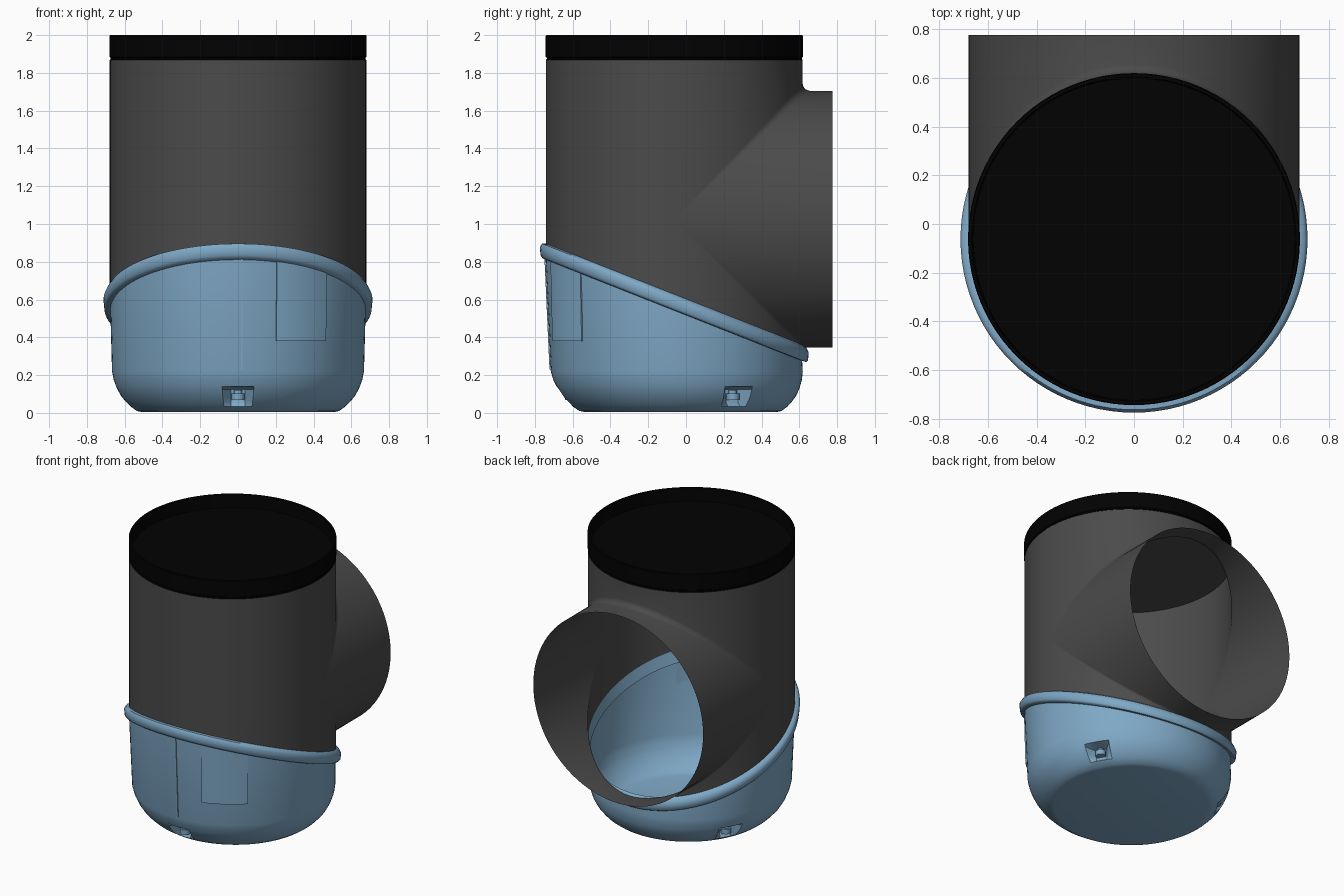
import bpy, bmesh, math
from mathutils import Matrix, Vector

if "Cube" in bpy.data.objects:
    bpy.data.objects.remove(bpy.data.objects["Cube"])

N = 96                     # columns around
R, YC, ZC = 0.68, -0.062, 1.025   # pipe radius, upright axis, branch height
ANG = [2 * math.pi * i / N for i in range(N)]


def material(name, rgb, rough=0.6):
    m = bpy.data.materials.new(name)
    m.use_nodes = True
    m.diffuse_color = (*rgb, 1)
    bsdf = m.node_tree.nodes["Principled BSDF"]
    bsdf.inputs["Base Color"].default_value = (*rgb, 1)
    bsdf.inputs["Roughness"].default_value = rough
    return m


GREY = material("dark grey plastic", (0.07, 0.07, 0.07))
BLACK = material("black rubber", (0.0006, 0.0006, 0.0006))
BLUE = material("translucent blue", (0.212, 0.393, 0.565))


def finish(name, bm, mat, angle=35):
    bmesh.ops.recalc_face_normals(bm, faces=bm.faces)
    mesh = bpy.data.meshes.new(name)
    bm.to_mesh(mesh)
    bm.free()
    mesh.materials.append(mat)
    mesh.shade_smooth()
    mesh.set_sharp_from_angle(angle=math.radians(angle))
    ob = bpy.data.objects.new(name, mesh)
    bpy.context.collection.objects.link(ob)
    return ob


def skin(bm, rows, around=True, loop=False):
    """Bridge rows of points with quads."""
    rows = [[bm.verts.new(p) for p in row] for row in rows]
    pairs = list(zip(rows, rows[1:] + rows[:1])) if loop else list(zip(rows, rows[1:]))
    for lo, hi in pairs:
        n = len(lo)
        for i in range(n if around else n - 1):
            j = (i + 1) % n
            bm.faces.new((lo[i], lo[j], hi[j], hi[i]))
    return rows


def polar(r, a, z, shift=0.0):
    return (r * math.cos(a), YC + shift + r * math.sin(a), z)


def ring(r, z):
    return [polar(r, a, z) for a in ANG]


def rim_z(y):
    """Slanted joint between the cup and the pipe."""
    return 0.865 - 0.394 * (y + 0.77)


def joint_ring(r, dz=0.0):
    return [polar(r, a, rim_z(YC + r * math.sin(a)) + dz) for a in ANG]


# Pipe body: upright tube with a closed top, meeting a branch of equal radius.
# A rolling-ball fillet, of one radius above and another below, joins the two.
FILLET = {1: 0.038, -1: 0.018}
HALF = ANG[:N // 2 + 1]


def fillet_point(a, side, t):
    """t = 0 touches the upright tube, t = 1 touches the branch."""
    f, c, s = FILLET[side], math.cos(a), math.sin(a)
    centre = Vector((c, s, s)) * (R + f)
    to_tube, to_branch = Vector((-c, -s, 0)), Vector((-c, 0, -s))
    p = centre + to_tube.lerp(to_branch, t).normalized() * f
    return (p.x, YC + p.y, ZC + side * p.z)


def tube_edge(side):
    return [fillet_point(a, side, 0) if i <= N // 2 else polar(R, a, ZC)
            for i, a in enumerate(ANG)]


bm = bmesh.new()
upright = skin(bm, [tube_edge(1), ring(R, 1.868)])
bm.faces.new(upright[-1])
skin(bm, [joint_ring(R), tube_edge(-1)])
for side in FILLET:
    blend = [[fillet_point(a, side, k / 4) for a in HALF] for k in range(5)]
    mouth = [(R * math.cos(a), 0.775, ZC + side * R * math.sin(a)) for a in HALF]
    skin(bm, blend + [mouth], around=False)
bmesh.ops.remove_doubles(bm, verts=bm.verts, dist=0.0003)
finish("pipe_body", bm, GREY, 50)

# Cap: band with a groove below and a sunken lid
bm = bmesh.new()
cap = [(0.68, 1.868), (0.675, 1.873), (0.675, 1.88), (0.681, 1.885),
       (0.681, 1.995), (0.677, 2.0), (0.665, 2.0), (0.66, 1.905)]
rows = skin(bm, [ring(r, z) for r, z in cap])
bm.faces.new(rows[-1])
finish("top_cap", bm, BLACK)


# Cup: rounded bowl, its base set slightly back, with three notches
def wall(z):
    return 0.668 + 0.025 * (z - 0.22)


def base_shift(z):
    return max(0.0, 0.034 * (1 - z / 0.36))


BOWL = [(0.505, 0.004), (0.535, 0.01), (0.57, 0.035), (0.59, 0.055), (0.616, 0.085),
        (0.639, 0.125), (0.645, 0.14), (0.658, 0.175), (0.667, 0.22)]


def notch_radius(r, i, z):
    off = (i - N // 12) % (N // 3)          # columns from the nearest notch
    off = min(off, N // 3 - off)
    return 0.555 if off <= 1 and 0.04 < z < 0.13 else r


bm = bmesh.new()
rows = [[polar(notch_radius(r, i, z), a, z, base_shift(z)) for i, a in enumerate(ANG)]
        for r, z in BOWL]
top = []
for a in ANG:
    z = rim_z(YC + R * math.sin(a))
    top.append(polar(wall(z), a, z, base_shift(z)))
rows = skin(bm, rows + [top])
bm.faces.new(rows[0])
finish("cup", bm, BLUE, 40)

# Collar: slanted band around the joint
bm = bmesh.new()
section = [(0.668, -0.045), (0.698, -0.042), (0.708, -0.03),
           (0.712, 0.012), (0.7, 0.034), (0.68, 0.042)]
skin(bm, [joint_ring(r, dz) for r, dz in section], loop=True)
finish("collar", bm, BLUE, 50)


# Plates standing out of the cup wall, running up under the collar
def wall_plate(name, start, end, low, inner, outer, steps):
    angs = [math.radians(start + (end - start) * k / steps) for k in range(steps + 1)]

    def row(offset, bottom):
        out = []
        for a in angs:
            z = low if bottom else rim_z(YC + R * math.sin(a)) - 0.02
            out.append(polar(wall(z) + offset, a, z, base_shift(z)))
        return out

    bm = bmesh.new()
    rows = skin(bm, [row(inner, True), row(outer, True), row(outer, False), row(inner, False)],
                around=False, loop=True)
    for side in (0, -1):
        bm.faces.new([r[side] for r in rows])
    finish(name, bm, BLUE)


wall_plate("side_panel", -72.5, -46.5, 0.38, -0.004, 0.005, 12)
wall_plate("front_seam", -88.6, -87.9, 0.23, -0.003, 0.005, 1)

# Bolts sitting in the notches
for k, label in enumerate(("left", "right", "front")):
    a = math.radians(30 + 120 * k)
    bm = bmesh.new()
    for radius, height, z in ((0.034, 0.035, 0.085), (0.022, 0.02, 0.11)):
        place = Matrix.Translation(polar(0.57, a, z, base_shift(z)))
        bmesh.ops.create_cone(bm, cap_ends=True, segments=12, radius1=radius,
                              radius2=radius, depth=height, matrix=place)
    finish(label + "_bolt", bm, BLUE)
